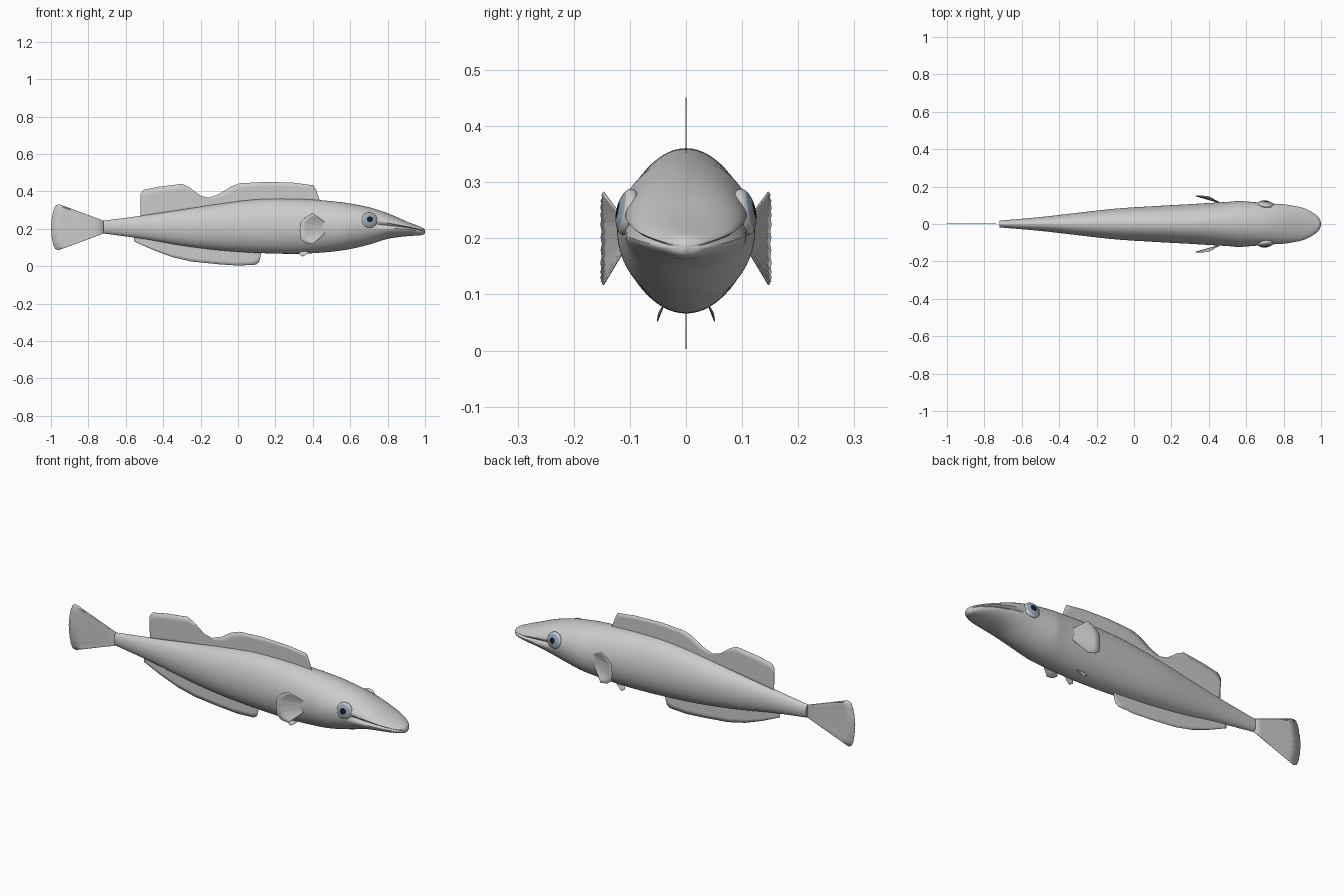
import bpy, bmesh, math
from mathutils import Vector

old = bpy.data.objects.get("Cube")
if old:
    bpy.data.objects.remove(old)


def material(name, rgb, rough=0.6):
    m = bpy.data.materials.new(name)
    m.use_nodes = True
    m.diffuse_color = (*rgb, 1)
    bsdf = m.node_tree.nodes["Principled BSDF"]
    bsdf.inputs["Base Color"].default_value = (*rgb, 1)
    bsdf.inputs["Roughness"].default_value = rough
    return m


skin = material("skin grey", (0.6, 0.6, 0.6))
iris = material("iris blue grey", (0.3, 0.38, 0.47))
pupil = material("pupil black", (0.01, 0.01, 0.015))


def finish(bm, name, mats, angle=40):
    bmesh.ops.recalc_face_normals(bm, faces=bm.faces)
    me = bpy.data.meshes.new(name)
    bm.to_mesh(me)
    bm.free()
    for m in mats:
        me.materials.append(m)
    ob = bpy.data.objects.new(name, me)
    bpy.context.collection.objects.link(ob)
    bpy.ops.object.select_all(action='DESELECT')
    ob.select_set(True)
    bpy.context.view_layer.objects.active = ob
    bpy.ops.object.shade_smooth_by_angle(angle=math.radians(angle))
    return ob


def spline(points, u):
    """Smooth interpolation through points, u in 0..1."""
    f = u * (len(points) - 1)
    i = min(int(f), len(points) - 2)
    t = f - i
    p = [points[max(0, min(len(points) - 1, i + k))] for k in (-1, 0, 1, 2)]
    return [b + 0.5 * t * (c - a + t * (2*a - 5*b + 4*c - d + t * (3*(b - c) + d - a)))
            for a, b, c, d in zip(*p)]


# Body: x, top, widest height, bottom, half width
sections = [
    (-.72, .243, .21, .175, .018), (-.5, .272, .21, .145, .037),
    (-.3, .302, .21, .11, .06), (-.1, .333, .21, .085, .082),
    (.1, .357, .21, .071, .095), (.3, .36, .21, .066, .106),
    (.45, .352, .21, .073, .115), (.58, .338, .215, .088, .12),
    (.7, .315, .225, .115, .113), (.8, .283, .218, .146, .109),
    (.9, .24, .206, .16, .09), (.96, .217, .195, .164, .06),
    (.99, .204, .188, .168, .032), (1.0, .19, .185, .178, .004)]
SIDES, RINGS = 64, 104
bm = bmesh.new()
rings = []
for r in range(RINGS + 1):
    x, top, mid, bot, hw = spline(sections, r / RINGS)
    mouth = max(0, min(1, (x - .7) / .06)) * .14
    gill = .003 * math.exp(-((x - .56) / .035) ** 2)
    ring = []
    for k in range(SIDES):
        a = 2 * math.pi * k / SIDES
        c, s = math.cos(a), math.sin(a)
        side = math.asin(s)
        w = (hw + gill) * (1 - mouth * math.exp(-(side / .13) ** 2))
        ring.append(bm.verts.new((x, w * c, mid + s * ((top - mid) if s > 0 else (mid - bot)))))
    rings.append(ring)
for a, b in zip(rings, rings[1:]):
    for k in range(SIDES):
        j = (k + 1) % SIDES
        bm.faces.new((a[k], a[j], b[j], b[k]))
bm.faces.new(rings[0])
bm.faces.new(rings[-1])
finish(bm, "body", [skin], 50)


def along(points, u):
    """Linear interpolation along a list of points."""
    f = u * (len(points) - 1)
    i = min(int(f), len(points) - 2)
    return Vector(points[i]).lerp(Vector(points[i + 1]), f - i)


def fin(name, base, edge, steps=48, ripple=0.0, sign=1, rows=5):
    """Thin membrane between a base line and an outer edge, with fine rays."""
    bm = bmesh.new()
    grid = []
    for i in range(steps + 1):
        u = i / steps
        a, b = along(base, u), along(edge, u)
        row = []
        for j in range(rows + 1):
            p = a.lerp(b, j / rows)
            p.y = sign * (p.y + ripple * (i % 2) * j / rows)
            row.append(bm.verts.new(p))
        grid.append(row)
    for p, q in zip(grid, grid[1:]):
        for j in range(rows):
            bm.faces.new((p[j], p[j + 1], q[j + 1], q[j]))
    ob = finish(bm, name, [skin], 60)
    mod = ob.modifiers.new("thickness", 'SOLIDIFY')
    mod.thickness = .002
    mod.offset = 0
    return ob


def flat(points):
    return [(x, 0, z) for x, z in points]


# Middle fins
fin("dorsal_fin", flat([(-.52, .25), (-.1, .31), (.2, .34), (.44, .34)]),
    flat([(-.522, .385), (-.505, .408), (-.42, .425), (-.3, .44), (-.26, .422), (-.2, .376),
          (-.155, .366), (-.1, .386), (-.04, .425), (.01, .443), (.15, .451), (.3, .446),
          (.405, .432), (.42, .4), (.437, .352)]), 56)
fin("anal_fin", flat([(-.555, .17), (-.2, .12), (.12, .1)]),
    flat([(-.555, .132), (-.45, .085), (-.35, .048), (-.25, .025), (-.1, .01),
          (.0, .003), (.095, .008), (.113, .022), (.125, .07)]))
fin("tail_fin", flat([(-.71, .24), (-.71, .178)]),
    flat([(-.955, .33), (-.975, .325), (-.987, .3), (-.997, .25), (-1, .21),
          (-.997, .16), (-.988, .115), (-.978, .093), (-.96, .086)]), 24, .003)

# Paired fins and eyes
for sign, label in ((1, "left"), (-1, "right")):
    fin(label + "_pectoral_fin", [(.475, .106, .228), (.48, .106, .21), (.475, .106, .185)],
        [(.4, .147, .283), (.36, .15, .262), (.335, .15, .235), (.33, .149, .19),
         (.335, .15, .145), (.36, .15, .125), (.4, .147, .117)], 24, .002, sign)
    fin(label + "_pelvic_fin", [(.39, .038, .085), (.34, .038, .085)],
        [(.36, .049, .06), (.345, .051, .052), (.325, .049, .066)], 12, 0, sign)

    # Eye: flattened ball whose outward cap is coloured in rings
    bm = bmesh.new()
    bmesh.ops.create_uvsphere(bm, u_segments=32, v_segments=32, radius=1)
    for f in bm.faces:
        c = f.calc_center_median()
        rad = math.hypot(c.x, c.y)
        if c.z > 0:
            f.material_index = 2 if rad < .42 else 1 if rad < .85 else 0
    eye = finish(bm, label + "_eye", [skin, iris, pupil], 60)
    eye.scale = (.042, .042, .02)
    eye.location = (.703, sign * .104, .247)
    eye.rotation_euler = Vector((.12, sign, .2)).to_track_quat('Z', 'Y').to_euler()
